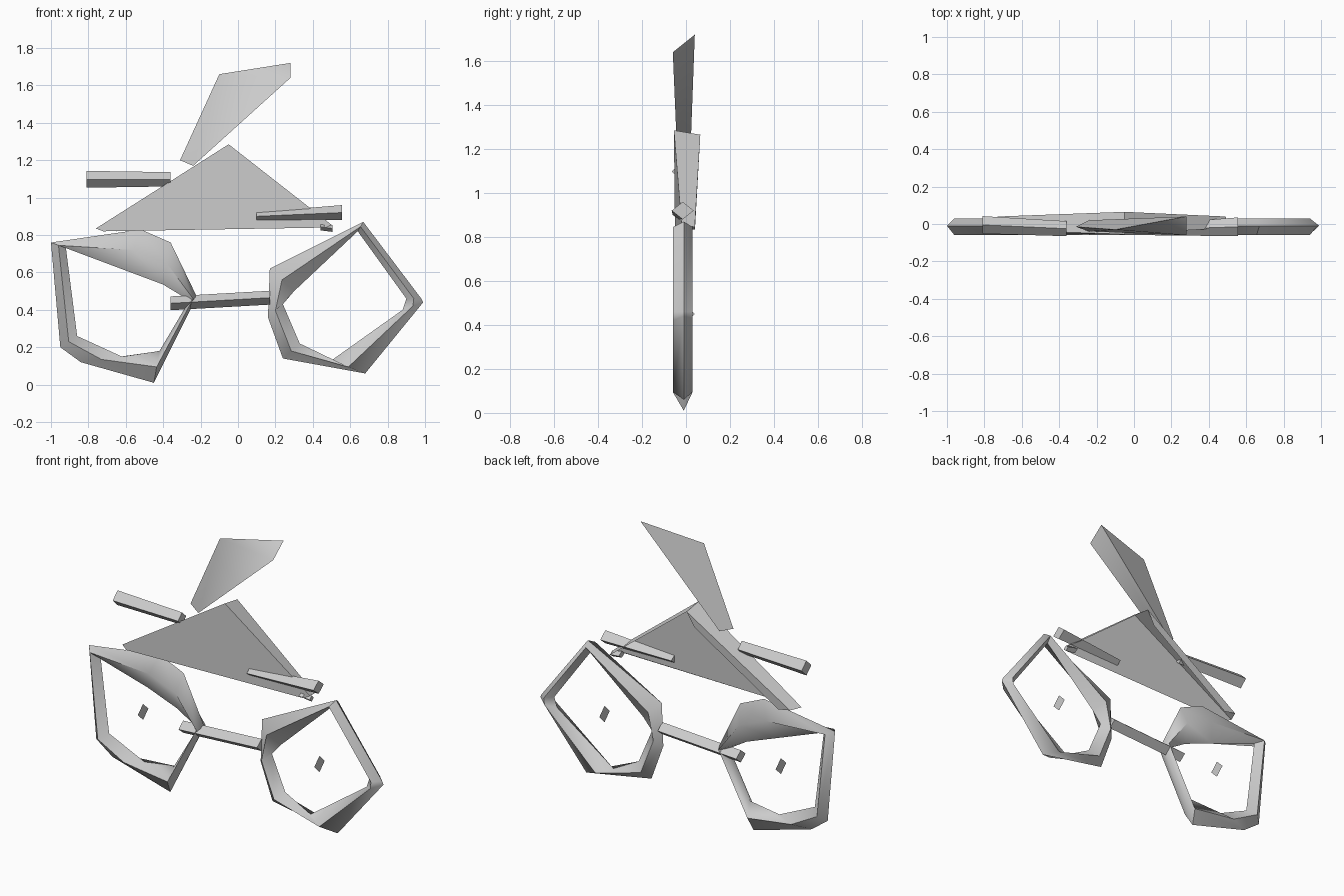
import bpy, bmesh, math
from mathutils import Vector

if "Cube" in bpy.data.objects:
    bpy.data.objects.remove(bpy.data.objects["Cube"])

grey = bpy.data.materials.new("plain grey")
grey.diffuse_color = (0.6, 0.6, 0.6, 1)
grey.use_nodes = True
grey.node_tree.nodes["Principled BSDF"].inputs["Base Color"].default_value = grey.diffuse_color


def finish(name, bm, angle=60):
    bmesh.ops.recalc_face_normals(bm, faces=bm.faces)
    me = bpy.data.meshes.new(name)
    bm.to_mesh(me)
    bm.free()
    me.materials.append(grey)
    ob = bpy.data.objects.new(name, me)
    bpy.context.collection.objects.link(ob)
    bpy.context.view_layer.objects.active = ob
    ob.select_set(True)
    bpy.ops.object.shade_smooth_by_angle(angle=math.radians(angle))
    ob.select_set(False)
    return ob


def rings(name, sections, closed=False, angle=60):
    """Skin four-sided sections into a tube, capped unless closed."""
    bm = bmesh.new()
    loops = [[bm.verts.new(p) for p in s] for s in sections]
    n = len(loops)
    for i in range(n if closed else n - 1):
        a, b = loops[i], loops[(i + 1) % n]
        for k in range(4):
            j = (k + 1) % 4
            bm.faces.new((a[k], a[j], b[j], b[k]))
    if not closed:
        bm.faces.new(loops[0])
        bm.faces.new(loops[-1])
    return finish(name, bm, angle)


def rod(name, a, b, ra, rb):
    """Diamond-section bar; radii are (depth, height) at each end."""
    def section(c, r):
        c = Vector(c)
        return [c + Vector(d) for d in
                ((0, -r[0], 0), (0, 0, r[1]), (0, r[0], 0), (0, 0, -r[1]))]
    return rings(name, [section(a, ra), section(b, rb)])


def rim(name, stations):
    """Closed polygonal rim from (outer, inner) points in the xz plane."""
    out = []
    for (ox, oz), (ix, iz) in stations:
        mx, mz = ox * 0.5 + ix * 0.5, oz * 0.5 + iz * 0.5
        out.append([(ox, -0.01, oz), (mx, -0.06, mz),
                    (ix, -0.015, iz), (mx, 0.03, mz)])
    return rings(name, out, closed=True)


def sheet(name, verts, faces, angle=40):
    bm = bmesh.new()
    vs = [bm.verts.new(v) for v in verts]
    for f in faces:
        bm.faces.new([vs[i] for i in f])
    return finish(name, bm, angle)


# Wheel rims
rim("left_rim", [((-1.0, .76), (-.92, .73)), ((-.52, .83), (-.60, .61)),
                 ((-.36, .76), (-.40, .535)), ((-.22, .47), (-.26, .45)),
                 ((-.45, .01), (-.42, .18)), ((-.84, .12), (-.62, .15)),
                 ((-.95, .20), (-.86, .26))])
rim("right_rim", [((.17, .62), (.30, .50)), ((.67, .87), (.64, .82)),
                  ((.98, .46), (.90, .46)), ((.99, .44), (.88, .40)),
                  ((.68, .06), (.50, .13)), ((.24, .14), (.33, .22)),
                  ((.16, .36), (.24, .43))])

# Diamond hub plates at the wheel centres
for side, x in (("left", -.634), ("right", .557)):
    sheet(side + "_hub", [(x, -.06, .45), (x, -.01, .50), (x, .04, .45), (x, -.01, .40)],
          [(0, 1, 2, 3)])

# Bars
rod("bridge_bar", (-.36, -.015, .435), (.17, -.015, .465), (.045, .037), (.045, .037))
rod("left_bar", (-.81, -.005, 1.098), (-.36, -.025, 1.098), (.047, .045), (.04, .038))
rod("right_bar", (.10, -.03, .90), (.555, -.015, .92), (.03, .022), (.05, .04))

# Main triangular frame: front sheet, open at the back and bottom
sheet("frame_panel",
      [(-.76, -.03, .835), (-.72, -.05, .82), (.47, -.04, .84), (.50, -.02, .855),
       (-.05, -.055, 1.285), (-.05, .065, 1.265), (-.73, .04, .835), (.49, .04, .845),
       (-.10, .06, 1.18), (-.65, .04, .82)],
      [(0, 1, 2, 3, 4), (4, 5, 6, 0), (4, 3, 7, 5), (5, 8, 9, 6)])
# Curled lower tip of the frame
rod("frame_tip", (.44, -.01, .845), (.505, -.01, .835), (.03, .02), (.02, .018))

# Upper blade
sheet("upper_blade",
      [(-.31, -.015, 1.20), (-.24, -.04, 1.17), (-.10, -.03, 1.66),
       (.28, .04, 1.72), (.28, -.06, 1.64), (-.24, .02, 1.18)],
      [(0, 2, 3, 5), (2, 4, 3), (0, 1, 2), (1, 4, 2), (1, 5, 3, 4), (0, 5, 1)], 70)
